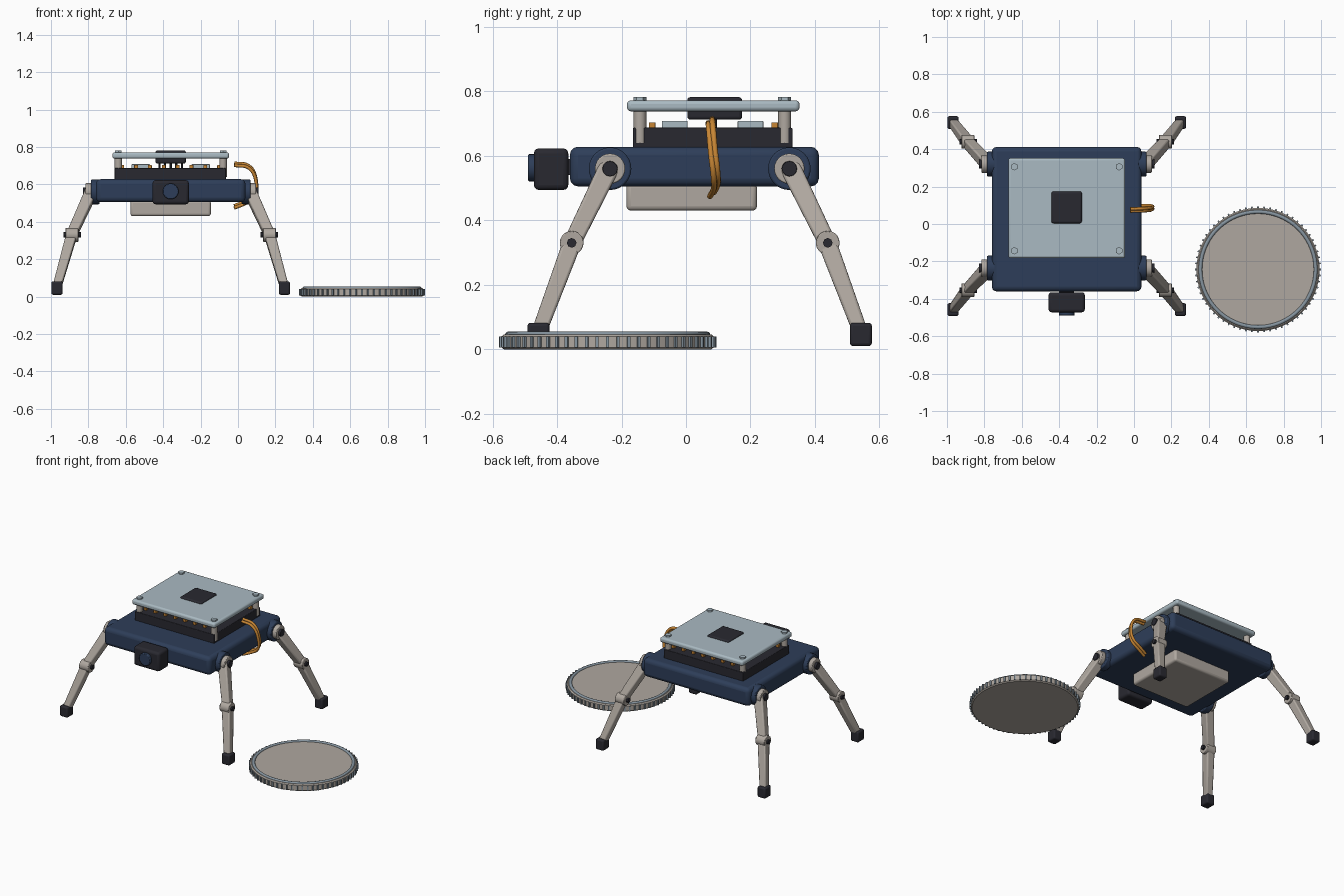
import bpy, bmesh, math
from mathutils import Vector, Matrix

cube = bpy.data.objects.get("Cube")
if cube:
    bpy.data.objects.remove(cube, do_unlink=True)


def material(name, r, g, b):
    m = bpy.data.materials.new(name)
    m.use_nodes = True
    m.diffuse_color = (r, g, b, 1)
    m.node_tree.nodes["Principled BSDF"].inputs["Base Color"].default_value = (r, g, b, 1)
    return m


NAVY = material("navy shell", 0.027, 0.048, 0.1)
BEIGE = material("warm grey", 0.43, 0.39, 0.35)
DARK = material("charcoal", 0.022, 0.022, 0.03)
GLASS = material("pale blue", 0.4, 0.49, 0.54)
STEEL = material("steel blue", 0.24, 0.3, 0.35)
ORANGE = material("copper orange", 0.58, 0.24, 0.035)


def finish(name, bm, mat, bevel=0.0, segments=3):
    bmesh.ops.recalc_face_normals(bm, faces=bm.faces)
    mesh = bpy.data.meshes.new(name)
    bm.to_mesh(mesh)
    bm.free()
    ob = bpy.data.objects.new(name, mesh)
    bpy.context.collection.objects.link(ob)
    mesh.materials.append(mat)
    if bevel:
        mod = ob.modifiers.new("Bevel", 'BEVEL')
        mod.width, mod.segments = bevel, segments
        mod.limit_method = 'ANGLE'
    bpy.ops.object.select_all(action='DESELECT')
    ob.select_set(True)
    bpy.context.view_layer.objects.active = ob
    bpy.ops.object.shade_smooth_by_angle(angle=math.radians(35))
    return ob


def box(name, x, y, z, mat, bevel=0.0):
    """Box from three (min, max) ranges."""
    bm = bmesh.new()
    bmesh.ops.create_cube(bm, size=1)
    for v in bm.verts:
        v.co = Vector([(a + b) / 2 + c * (b - a) for c, (a, b) in zip(v.co, (x, y, z))])
    return finish(name, bm, mat, bevel)


def rod(name, a, b, radius, mat, sides=24, bevel=0.0):
    """Cylinder between two points."""
    a, b = Vector(a), Vector(b)
    d = b - a
    bm = bmesh.new()
    bmesh.ops.create_cone(bm, cap_ends=True, segments=sides, radius1=radius, radius2=radius,
                          depth=d.length,
                          matrix=Matrix.Translation((a + b) / 2) @ d.to_track_quat('Z', 'Y').to_matrix().to_4x4())
    return finish(name, bm, mat, bevel, 2)


def beam(name, a, b, w1, w2, mat):
    """Tapered square bar between two points."""
    a, b = Vector(a), Vector(b)
    d = (b - a).normalized()
    v = d.cross(Vector((1, 0, 0))).normalized()
    u = v.cross(d)
    bm = bmesh.new()
    rings = [[bm.verts.new(p + (u * i + v * j) * w / 2) for i, j in ((-1, -1), (1, -1), (1, 1), (-1, 1))]
             for p, w in ((a, w1), (b, w2))]
    for ring in rings:
        bm.faces.new(ring)
    for i in range(4):
        k = (i + 1) % 4
        bm.faces.new((rings[0][i], rings[0][k], rings[1][k], rings[1][i]))
    return finish(name, bm, mat, 0.008, 2)


def lathe(name, profile, centre, mat, steps=96):
    bm = bmesh.new()
    vs = [bm.verts.new((r, 0, z)) for r, z in profile]
    es = [bm.edges.new(p) for p in zip(vs, vs[1:])]
    bmesh.ops.spin(bm, geom=vs + es, cent=(0, 0, 0), axis=(0, 0, 1), angle=math.tau, steps=steps)
    bmesh.ops.remove_doubles(bm, verts=bm.verts, dist=1e-5)
    bmesh.ops.translate(bm, verts=bm.verts, vec=centre)
    return finish(name, bm, mat)


CX, CY = -0.36, 0.0425

# Body shell, battery and camera
box("body_shell", (-0.76, 0.04), (-0.36, 0.412), (0.505, 0.628), NAVY, 0.025)
box("battery_pack", (-0.575, -0.145), (-0.185, 0.22), (0.43, 0.515), BEIGE, 0.014)
box("camera_housing", (-0.457, -0.263), (-0.472, -0.365), (0.494, 0.623), DARK, 0.016)
box("camera_mount", (-0.4, -0.32), (-0.37, -0.35), (0.54, 0.59), DARK)
rod("camera_lens", (CX, -0.465, 0.563), (CX, -0.49, 0.563), 0.042, NAVY, 24, 0.004)

# Circuit board with chips and contacts
box("circuit_board", (-0.66, -0.065), (-0.165, 0.33), (0.625, 0.687), DARK, 0.004)
for i, y in enumerate((-0.035, 0.2)):
    for j, x in enumerate((-0.52, -0.2)):
        box(f"board_chip_{i}{j}", (x - 0.05, x + 0.05), (y - 0.04, y + 0.04), (0.685, 0.708), GLASS, 0.003)
for i, y in enumerate((-0.105, 0.275)):
    for j in range(8):
        x = CX + (j - 3.5) * 0.074
        box(f"gold_contact_{i}{j}", (x - 0.01, x + 0.01), (y - 0.01, y + 0.01), (0.685, 0.704), ORANGE, 0.002)
for i in range(5):
    x = CX + (i - 2) * 0.03
    rod(f"header_pin_{i}", (x, 0.09, 0.68), (x, 0.09, 0.72), 0.006, DARK, 8)

# Cover plate on four standoffs
box("cover_plate", (-0.672, -0.048), (-0.183, 0.352), (0.738, 0.772), GLASS, 0.012)
box("sensor_block", (-0.441, -0.279), (0.004, 0.174), (0.712, 0.782), DARK, 0.01)
for i, x in enumerate((-0.64, -0.08)):
    for j, y in enumerate((-0.143, 0.306)):
        rod(f"standoff_{i}{j}", (x, y, 0.64), (x, y, 0.742), 0.02, BEIGE, 12)
        rod(f"standoff_screw_{i}{j}", (x, y, 0.765), (x, y, 0.782), 0.02, GLASS, 6)

# Four legs, mirrored across the body
for side, s in (("left", 1), ("right", -1)):
    for end, t in (("front", -1), ("back", 1)):
        tag = f"{end}_{side}"

        def at(x, y, z):
            return (CX + s * x, CY + t * y, z)

        rod(f"hip_drum_{tag}", at(0.38, 0.278, 0.56), at(0.427, 0.278, 0.56), 0.066, NAVY, 32, 0.006)
        rod(f"hip_disc_{tag}", at(0.41, 0.278, 0.56), at(0.455, 0.278, 0.56), 0.047, BEIGE, 24, 0.004)
        rod(f"hip_pin_{tag}", at(0.4, 0.278, 0.56), at(0.47, 0.278, 0.56), 0.024, DARK, 12, 0.002)
        beam(f"upper_leg_{tag}", at(0.42, 0.278, 0.57), at(0.532, 0.398, 0.325), 0.064, 0.054, BEIGE)
        rod(f"knee_{tag}", at(0.494, 0.397, 0.33), at(0.562, 0.397, 0.33), 0.037, BEIGE, 20, 0.003)
        rod(f"knee_pin_{tag}", at(0.48, 0.397, 0.33), at(0.574, 0.397, 0.33), 0.015, DARK, 8)
        beam(f"lower_leg_{tag}", at(0.525, 0.39, 0.345), at(0.607, 0.498, 0.055), 0.058, 0.046, BEIGE)
        box(f"foot_{tag}", *[tuple(sorted(p)) for p in zip(at(0.578, 0.466, 0.01), at(0.638, 0.534, 0.082))],
            DARK, 0.01)

# Cable looping from the board to the battery
for n, dy in enumerate((-0.006, 0.006)):
    curve = bpy.data.curves.new("power_cable", 'CURVE')
    curve.dimensions = '3D'
    curve.bevel_depth, curve.bevel_resolution, curve.use_fill_caps = 0.009, 2, True
    curve.resolution_u = 5
    points = [(-0.02, 0.075, 0.708), (0.06, 0.077, 0.692), (0.098, 0.084, 0.61),
              (0.088, 0.092, 0.54), (0.04, 0.092, 0.505), (-0.02, 0.08, 0.48)]
    sp = curve.splines.new('BEZIER')
    sp.bezier_points.add(len(points) - 1)
    for bp, p in zip(sp.bezier_points, points):
        bp.co = Vector(p) + Vector((0, dy, dy))
        bp.handle_left_type = bp.handle_right_type = 'AUTO'
    curve.materials.append(ORANGE)
    bpy.context.collection.objects.link(bpy.data.objects.new(f"power_cable_{n}", curve))

# Coin with raised ring and reeded edge
COIN = Vector((0.663, -0.243, 0))
lathe("coin_disc", [(0, 0), (0.322, 0), (0.329, 0.006), (0.329, 0.04), (0.322, 0.046), (0, 0.046)], COIN, BEIGE)
ring = [(0.308 + 0.01 * math.cos(a), 0.045 + 0.01 * math.sin(a)) for a in (i * math.tau / 12 for i in range(13))]
lathe("coin_ring", ring, COIN, STEEL)
bm = bmesh.new()
for i in range(64):
    turn = Matrix.Rotation(i * math.tau / 64, 4, 'Z')
    bmesh.ops.create_cube(bm, size=1, matrix=Matrix.Translation(COIN) @ turn
                          @ Matrix.Translation((0.33, 0, 0.023)) @ Matrix.Diagonal((0.014, 0.009, 0.034, 1)))
finish("coin_reeding", bm, STEEL)
